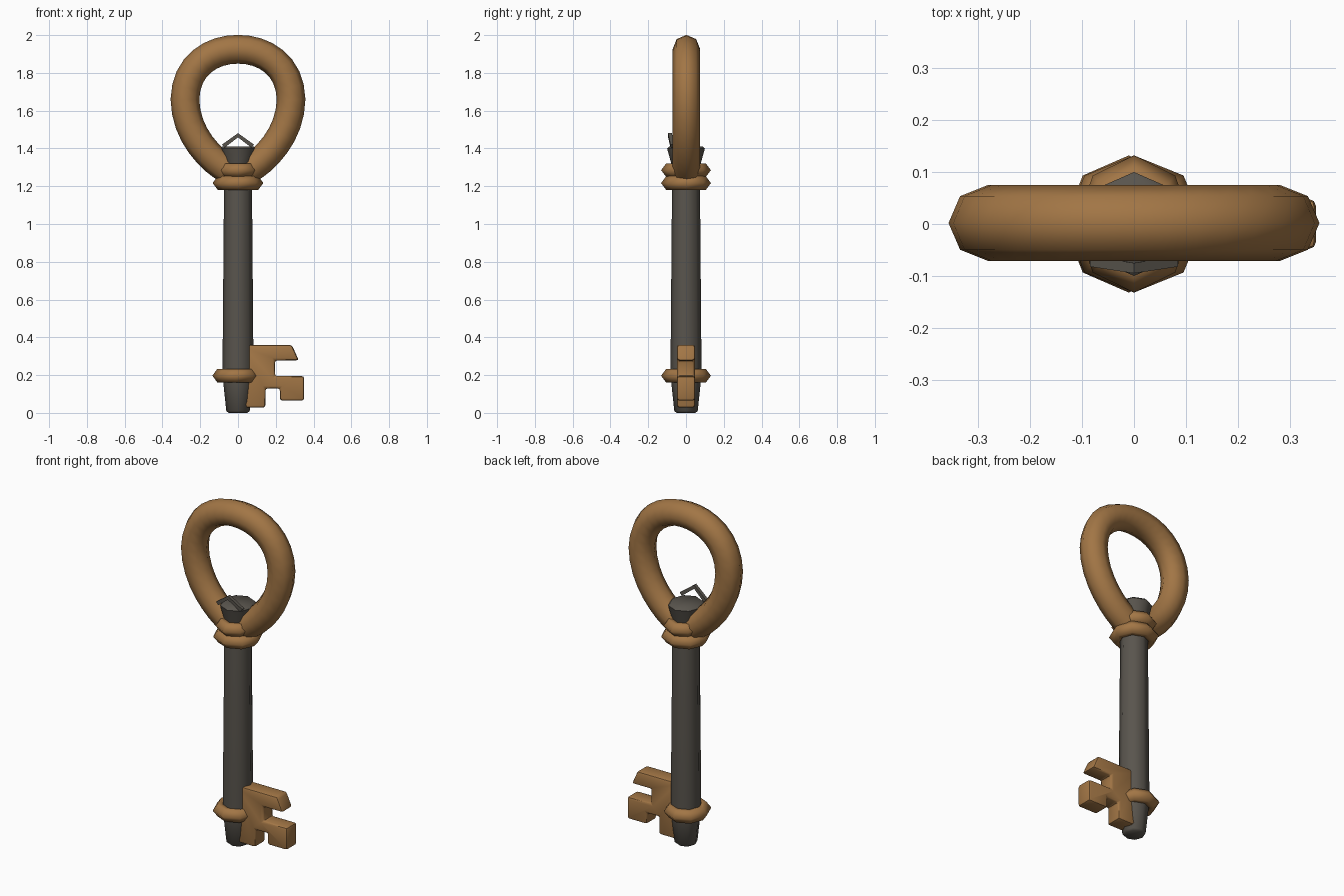
import bpy, bmesh, math
from mathutils import Vector

cube = bpy.data.objects.get("Cube")
if cube:
    bpy.data.objects.remove(cube)


def material(name, rgb):
    m = bpy.data.materials.new(name)
    m.use_nodes = True
    m.diffuse_color = (*rgb, 1)
    m.node_tree.nodes["Principled BSDF"].inputs["Base Color"].default_value = (*rgb, 1)
    return m


bronze = material("bronze", (0.36, 0.18, 0.06))
iron = material("dark iron", (0.1, 0.09, 0.075))


def finish(bm, name, mat, angle=50):
    bmesh.ops.recalc_face_normals(bm, faces=bm.faces)
    mesh = bpy.data.meshes.new(name)
    bm.to_mesh(mesh)
    bm.free()
    mesh.materials.append(mat)
    ob = bpy.data.objects.new(name, mesh)
    bpy.context.collection.objects.link(ob)
    bpy.ops.object.select_all(action='DESELECT')
    ob.select_set(True)
    bpy.context.view_layer.objects.active = ob
    bpy.ops.object.shade_smooth_by_angle(angle=math.radians(angle))
    return ob


def skin(bm, loops, closed):
    """Bridge successive vertex loops; cap the ends unless closed."""
    n = len(loops[0])
    count = len(loops) if closed else len(loops) - 1
    for i in range(count):
        a, b = loops[i], loops[(i + 1) % len(loops)]
        for j in range(n):
            k = (j + 1) % n
            bm.faces.new((a[j], a[k], b[k], b[j]))
    if not closed:
        bm.faces.new(loops[0])
        bm.faces.new(loops[-1])


def lathe(name, profile, mat, closed=False, sides=8, centre=0, sx=1, sy=1, angle=50):
    bm = bmesh.new()
    loops = []
    for r, z in profile:
        loops.append([bm.verts.new((centre + sx * r * math.cos(math.tau * j / sides),
                                    sy * r * math.sin(math.tau * j / sides), z))
                      for j in range(sides)])
    skin(bm, loops, closed)
    return finish(bm, name, mat, angle)


# Shaft with tapered tip, and flared cap between the handle legs
lathe("shaft", [(0.05, 0), (0.062, 0.01), (0.079, 0.17), (0.082, 0.24),
                (0.074, 1.2), (0.07, 1.3)], iron)
lathe("flared_cap", [(0.066, 1.27), (0.078, 1.32), (0.1, 1.4), (0.09, 1.41)],
      iron, sx=0.94)


# Collars with a pointed outer edge
def collar(name, z, half, sx, centre=0):
    section = [(0.132, z), (0.105, z + half), (0.08, z + half),
               (0.055, z), (0.08, z - half), (0.105, z - half)]
    lathe(name, section, bronze, closed=True, sx=sx, centre=centre, angle=80)


collar("lower_collar", 0.197, 0.036, 0.95, -0.01)
collar("middle_collar", 1.217, 0.036, 1.02)
collar("upper_collar", 1.285, 0.036, 0.85)

# Egg-shaped handle: half a path, mirrored and smoothed, swept by an octagon
half = [(0.05, 1.285), (0.12, 1.335), (0.198, 1.42), (0.257, 1.53), (0.281, 1.66),
        (0.255, 1.778), (0.19, 1.862), (0.1, 1.91)]
ring = [Vector((x, 0, z)) for x, z in half] + [Vector((0, 0, 1.925))]
ring += [Vector((-x, 0, z)) for x, z in reversed(half)]


def spline(points, steps):
    out = []
    ext = [2 * points[0] - points[1]] + points + [2 * points[-1] - points[-2]]
    for i in range(len(points) - 1):
        a, b, c, d = ext[i:i + 4]
        for s in range(steps):
            t = s / steps
            out.append(0.5 * (2 * b + (c - a) * t + (2 * a - 5 * b + 4 * c - d) * t ** 2
                              + (3 * b - a - 3 * c + d) * t ** 3))
    return out + [points[-1]]


path = spline(ring, 2)
bm = bmesh.new()
loops = []
for i, p in enumerate(path):
    tangent = (path[min(i + 1, len(path) - 1)] - path[max(i - 1, 0)]).normalized()
    out = tangent.cross(Vector((0, 1, 0)))
    loops.append([bm.verts.new(p + 0.076 * math.cos(a) * out
                               + Vector((0, 0.073 * math.sin(a) + 0.002, 0)))
                  for a in [math.tau * j / 8 for j in range(8)]])
skin(bm, loops, False)
finish(bm, "handle_ring", bronze, 60)

# Bent wire above the front of the cap
bm = bmesh.new()
loops = []
for x, y, z in [(-0.078, -0.072, 1.412), (0, -0.085, 1.47), (0.078, -0.072, 1.412)]:
    side = 0 if x == 0 else math.copysign(0.007, x)
    rise = 0.011 if x == 0 else 0.008
    loops.append([bm.verts.new((x + s * side, y + d, z + s * rise))
                  for s, d in [(1, -0.01), (1, 0.01), (-1, 0.01), (-1, -0.01)]])
skin(bm, loops, False)
finish(bm, "bent_wire", iron, 30)

# Toothed key bit: extruded outline with rounded edges
outline = [(0.02, 0.36), (0.285, 0.36), (0.322, 0.278), (0.195, 0.278), (0.195, 0.195),
           (0.35, 0.195), (0.35, 0.065), (0.222, 0.065), (0.222, 0.13), (0.145, 0.13),
           (0.145, 0.028), (0.02, 0.028)]
bm = bmesh.new()
face = bm.faces.new([bm.verts.new((x, -0.048, z)) for x, z in outline])
moved = bmesh.ops.extrude_face_region(bm, geom=[face])["geom"]
bmesh.ops.translate(bm, vec=(0, 0.096, 0),
                    verts=[g for g in moved if isinstance(g, bmesh.types.BMVert)])
bmesh.ops.recalc_face_normals(bm, faces=bm.faces)
bmesh.ops.bevel(bm, geom=bm.edges[:], offset=0.013, segments=2, profile=0.5,
                affect='EDGES')
finish(bm, "key_bit", bronze, 40)
